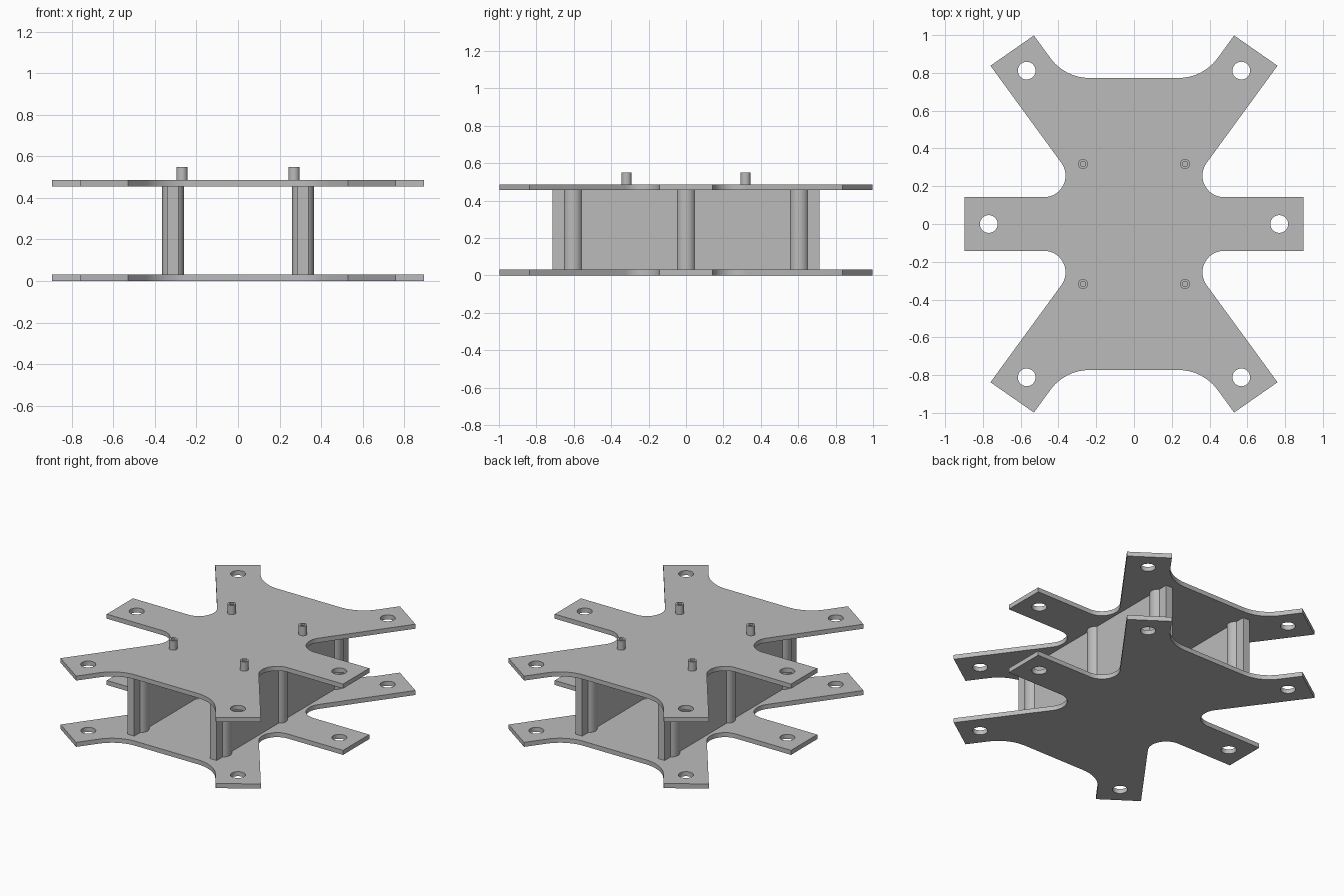
import bpy
import bmesh
from math import sin, cos, pi, tau
from mathutils import Vector

cube = bpy.data.objects.get("Cube")
if cube:
    bpy.data.objects.remove(cube, do_unlink=True)

GREY = (0.5, 0.5, 0.5, 1.0)
mat = bpy.data.materials.new("plain grey")
mat.use_nodes = True
mat.diffuse_color = GREY
mat.node_tree.nodes["Principled BSDF"].inputs["Base Color"].default_value = GREY

PLATE = 0.031      # plate thickness
UPPER = 0.455      # underside of the upper plate
PIN_TOP = 0.55


def circle(x, y, r, n=32):
    return [(x + r * cos(tau * i / n), y + r * sin(tau * i / n)) for i in range(n)]


def fillet(before, corner, after, r, steps=12):
    """Arc that rounds the corner between two straight edges."""
    c = Vector(corner)
    u = (Vector(before) - c).normalized()
    v = (Vector(after) - c).normalized()
    half = u.angle(v) / 2
    centre = c + (u + v).normalized() * (r / sin(half))
    start = c + u * (r * cos(half) / sin(half)) - centre
    end = c + v * (r * cos(half) / sin(half)) - centre
    sweep = start.angle(end)
    return [tuple(centre + (start * sin(sweep * (1 - i / steps))
                            + end * sin(sweep * i / steps)) / sin(sweep))
            for i in range(steps + 1)]


def prism(name, loops, z0, z1):
    """Extrude an outline (first loop) with holes (other loops)."""
    bm = bmesh.new()
    edges = []
    for loop in loops:
        vs = [bm.verts.new((x, y, z0)) for x, y in loop]
        edges += [bm.edges.new((a, b)) for a, b in zip(vs, vs[1:] + vs[:1])]
    bmesh.ops.triangle_fill(bm, edges=edges, use_beauty=True, normal=(0, 0, 1))
    ext = bmesh.ops.extrude_face_region(bm, geom=bm.faces[:], use_keep_orig=True)
    top = [g for g in ext["geom"] if isinstance(g, bmesh.types.BMVert)]
    bmesh.ops.translate(bm, verts=top, vec=(0, 0, z1 - z0))
    bmesh.ops.recalc_face_normals(bm, faces=bm.faces[:])
    mesh = bpy.data.meshes.new(name)
    bm.to_mesh(mesh)
    bm.free()
    obj = bpy.data.objects.new(name, mesh)
    bpy.context.collection.objects.link(obj)
    mesh.materials.append(mat)
    bpy.ops.object.select_all(action="DESELECT")
    obj.select_set(True)
    bpy.context.view_layer.objects.active = obj
    bpy.ops.object.shade_smooth_by_angle(angle=pi / 6)
    return obj


# Six-armed plate: one quarter outline, mirrored around both axes
tip_in, tip_out = (0.53, 0.998), (0.76, 0.838)
side_tip = (0.897, 0.142)
quarter = (fillet((0, 0.773), (0.366, 0.773), tip_in, 0.257)
           + [tip_in, tip_out]
           + fillet(tip_out, (0.252, 0.142), side_tip, 0.114)
           + [side_tip])
right_half = quarter + [(x, -y) for x, y in reversed(quarter)]
outline = right_half + [(-x, y) for x, y in reversed(right_half)]
holes = [circle(sx * 0.568, sy * 0.812, 0.047) for sx in (-1, 1) for sy in (-1, 1)]
holes += [circle(sx * 0.769, 0, 0.047) for sx in (-1, 1)]

prism("lower_plate", [outline] + holes, 0, PLATE)
prism("upper_plate", [outline] + holes, UPPER, UPPER + PLATE)


# Side walls with three round columns bulging through each
def wall_outline(cx, half=0.026, r=0.052, length=0.715, steps=10):
    side = [(half, -length)]
    for y in (-0.605, 0, 0.605):
        for i in range(steps + 1):
            a = -pi / 3 + 2 * pi / 3 * i / steps
            side.append((r * cos(a), y + r * sin(a)))
    side.append((half, length))
    return [(cx + x, y) for x, y in side] + [(cx - x, -y) for x, y in side]


for label, sx in (("left", 1), ("right", -1)):
    prism(label + "_wall", [wall_outline(sx * 0.313)], PLATE, UPPER)
    # Hollow pins on the upper plate
    for end, sy in (("front", -1), ("back", 1)):
        x, y = sx * 0.27, sy * 0.318
        prism(f"{end}_{label}_pin", [circle(x, y, 0.027, 16), circle(x, y, 0.014, 16)],
              UPPER + PLATE, PIN_TOP)
